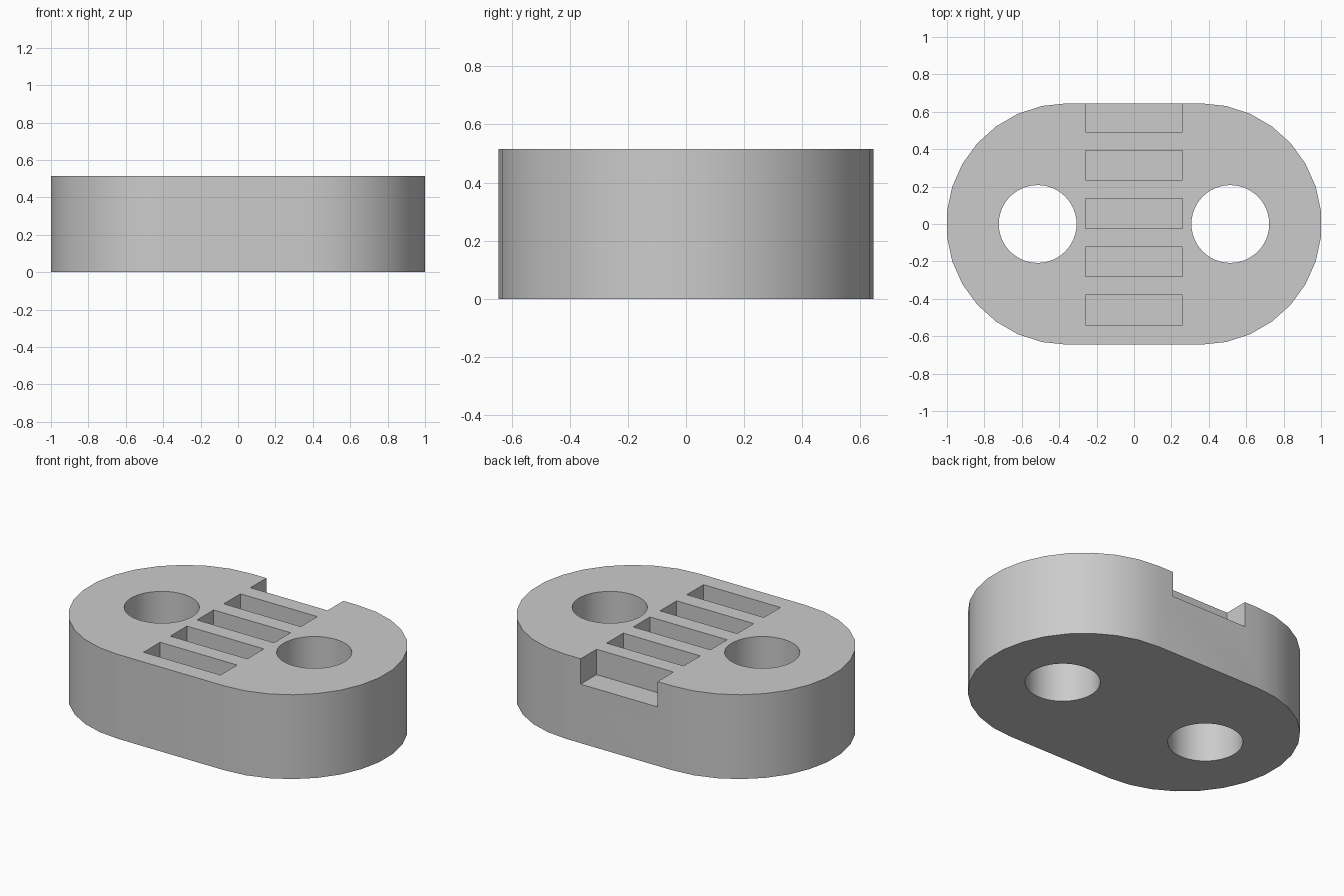
import bpy
import bmesh
from math import sin, cos, pi, radians

cube = bpy.data.objects.get("Cube")
if cube:
    bpy.data.objects.remove(cube, do_unlink=True)

HEIGHT = 0.515
RADIUS = 0.645
END_X = 1 - RADIUS * cos(radians(6))   # centre of each rounded end
HOLE_X, HOLE_R = 0.515, 0.208
SLOT_HALF, SLOT_W, SLOT_PITCH, SLOT_DEPTH = 0.26, 0.16, 0.258, 0.155
SLOT_FIRST = -0.54

grey = bpy.data.materials.new("grey")
grey.use_nodes = True
grey.diffuse_color = (0.6, 0.6, 0.6, 1)
grey.node_tree.nodes["Principled BSDF"].inputs["Base Color"].default_value = (0.6, 0.6, 0.6, 1)


def arc(cx, radius, start, sweep, steps):
    """Points along a circular arc centred on the x axis."""
    angles = [start + sweep * i / steps for i in range(steps + 1)]
    return [(cx + radius * cos(a), radius * sin(a)) for a in angles]


def prism(name, outline, z0, z1):
    """Extrude a flat outline from z0 up to z1."""
    bm = bmesh.new()
    face = bm.faces.new([bm.verts.new((x, y, z0)) for x, y in outline])
    top = bmesh.ops.extrude_face_region(bm, geom=[face])["geom"]
    verts = [v for v in top if isinstance(v, bmesh.types.BMVert)]
    bmesh.ops.translate(bm, verts=verts, vec=(0, 0, z1 - z0))
    bmesh.ops.recalc_face_normals(bm, faces=bm.faces)
    mesh = bpy.data.meshes.new(name)
    bm.to_mesh(mesh)
    bm.free()
    mesh.materials.append(grey)
    obj = bpy.data.objects.new(name, mesh)
    bpy.context.collection.objects.link(obj)
    return obj


# Rounded block: two half circles joined by straight sides
outline = arc(END_X, RADIUS, -pi / 2, pi, 15) + arc(-END_X, RADIUS, pi / 2, pi, 15)
block = prism("slotted_block", outline, 0, HEIGHT)

# Two through holes
cutters = []
for side, x in (("left", HOLE_X), ("right", -HOLE_X)):
    circle = arc(x, HOLE_R, 0, 2 * pi, 48)[:-1]
    cutters.append(prism(side + "_hole_cutter", circle, -0.1, HEIGHT + 0.1))

# Row of five shallow slots; the last one runs out through the back wall
for i in range(5):
    y0 = SLOT_FIRST + i * SLOT_PITCH
    y1 = y0 + SLOT_W if i < 4 else RADIUS + 0.1
    rect = [(-SLOT_HALF, y0), (SLOT_HALF, y0), (SLOT_HALF, y1), (-SLOT_HALF, y1)]
    cutters.append(prism("slot_cutter", rect, HEIGHT - SLOT_DEPTH, HEIGHT + 0.1))

# Cut the block and drop the cutters
bpy.ops.object.select_all(action="DESELECT")
bpy.context.view_layer.objects.active = block
block.select_set(True)
for cutter in cutters:
    cutter.hide_render = True
    mod = block.modifiers.new("cut", "BOOLEAN")
    mod.operation = "DIFFERENCE"
    mod.solver = "EXACT"
    mod.object = cutter
    bpy.ops.object.modifier_apply(modifier=mod.name)
    bpy.data.objects.remove(cutter, do_unlink=True)

bpy.ops.object.shade_smooth_by_angle(angle=radians(30))
